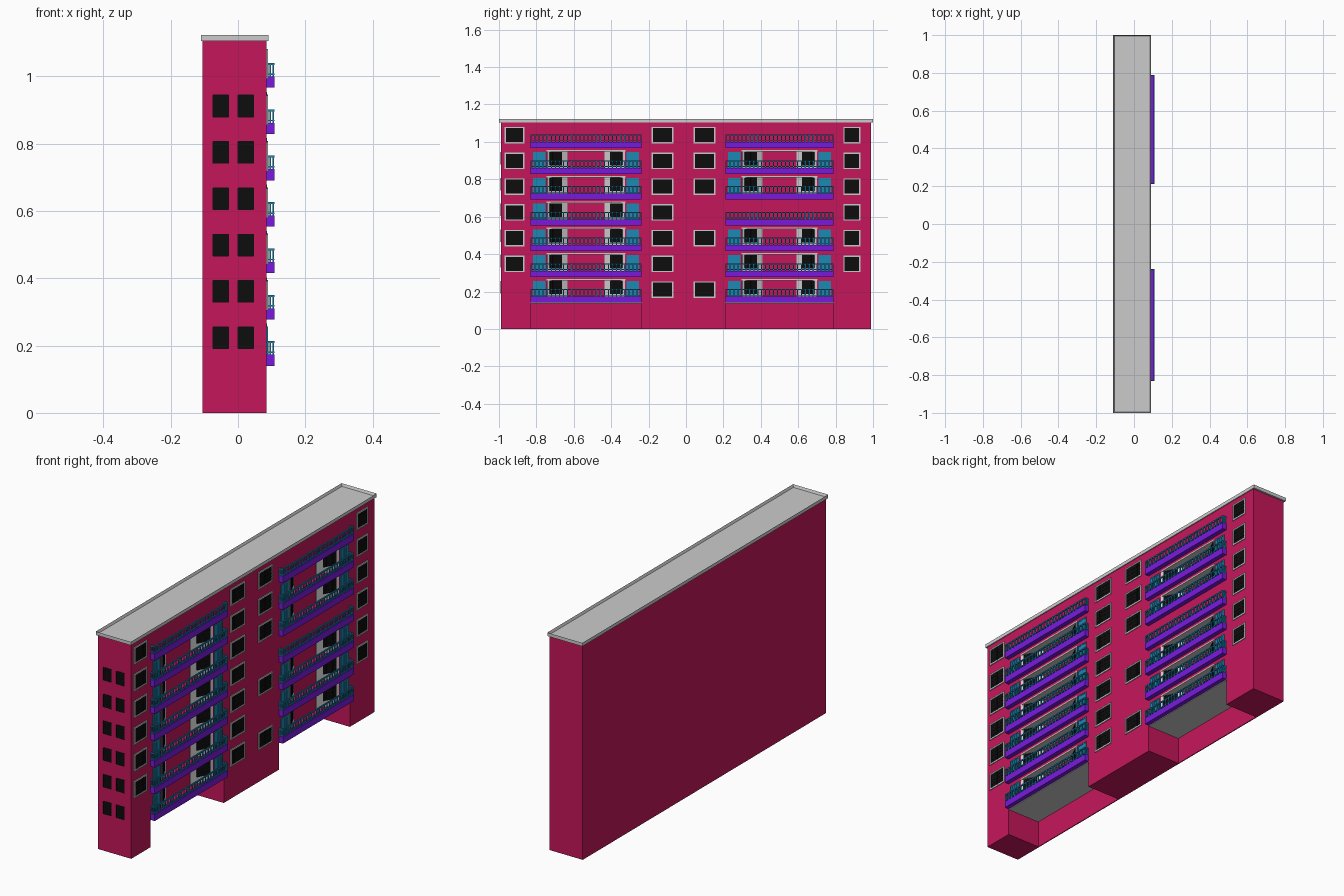
import bpy, bmesh, math
from mathutils import Matrix, Vector

if "Cube" in bpy.data.objects:
    bpy.data.objects.remove(bpy.data.objects["Cube"])

FRONT = 0.085                      # facade plane
STEP = 0.1377                      # storey height
LEVELS = [0.14 + i * STEP for i in range(7)]
BAYS = [(-0.832, -0.237), (0.211, 0.789)]


def mat(name, rgb):
    m = bpy.data.materials.new(name)
    m.diffuse_color = (*rgb, 1)
    m.use_nodes = True
    m.node_tree.nodes["Principled BSDF"].inputs["Base Color"].default_value = m.diffuse_color
    return m


PINK = mat("pink_wall", (0.56, 0.008, 0.105))
PURPLE = mat("purple", (0.19, 0.01, 0.72))
TEAL = mat("teal", (0.012, 0.25, 0.45))
BLACK = mat("black_glass", (0.004, 0.004, 0.004))


def box(bm, lo, hi, m=None):
    c = [(a + b) / 2 for a, b in zip(lo, hi)]
    s = [b - a for a, b in zip(lo, hi)]
    t = Matrix.Translation(c) @ Matrix.Diagonal((*s, 1))
    bmesh.ops.create_cube(bm, size=1, matrix=(m @ t) if m else t)


def prism(bm, pts, z0, z1):
    f = bm.faces.new([bm.verts.new((x, y, z0)) for x, y in pts])
    r = bmesh.ops.extrude_face_region(bm, geom=[f])
    vs = [v for v in r["geom"] if isinstance(v, bmesh.types.BMVert)]
    bmesh.ops.translate(bm, verts=vs, vec=(0, 0, z1 - z0))


def finish(bm, name, material=None):
    bmesh.ops.recalc_face_normals(bm, faces=bm.faces)
    me = bpy.data.meshes.new(name)
    bm.to_mesh(me)
    bm.free()
    ob = bpy.data.objects.new(name, me)
    if material:
        me.materials.append(material)
    bpy.context.collection.objects.link(ob)
    return ob


def pane(bm, w, h, m, cols=4, rows=4):
    # window in a local frame: x = outward, y = width, z = height, origin at centre
    box(bm, (-0.002, -w / 2, -h / 2), (0.001, w / 2, h / 2), m)
    for i in range(cols + 1):
        y = -w / 2 + w * i / cols
        box(bm, (0, y - 0.001, -h / 2), (0.002, y + 0.001, h / 2), m)
    for i in range(rows + 1):
        z = -h / 2 + h * i / rows
        box(bm, (0, -w / 2, z - 0.001), (0.002, w / 2, z + 0.001), m)


def surround(bm, w, h, m, t=0.007, d=0.004):
    for s in (-1, 1):
        y, z = s * (w - t) / 2, s * (h - t) / 2
        box(bm, (-0.002, y - t / 2, -h / 2), (d, y + t / 2, h / 2), m)
        box(bm, (-0.002, -w / 2 + t, z - t / 2), (d, w / 2 - t, z + t / 2), m)


def loggia_plan(y0, y1):
    # opening corners and back corners of the slanted recess
    return y0 + 0.087, y0 + 0.2, y1 - 0.2, y1 - 0.087


# main block with open ground-floor bays and slanted recesses
bm = bmesh.new()
box(bm, (-0.105, -0.99, 0), (FRONT, 0.99, 1.107))
body = finish(bm, "building_body", PINK)
bm = bmesh.new()
DEPTH = 0.055
for b, (y0, y1) in enumerate(BAYS):
    box(bm, (-0.1, y0, -0.1), (0.2, y1, 0.14))
    a, p, q, e = loggia_plan(y0, y1)
    for i, z in enumerate(LEVELS[:6]):
        if (b, i) == (1, 3):
            continue
        prism(bm, [(0.1, a), (FRONT, a), (FRONT - DEPTH, p), (FRONT - DEPTH, q),
                   (FRONT, e), (0.1, e)], z + 0.012, z + 0.127)
cutter = finish(bm, "recess_cutter", PINK)
cutter.hide_render = True
mod = body.modifiers.new("recesses", "BOOLEAN")
mod.operation, mod.solver, mod.object = "DIFFERENCE", "EXACT", cutter
dg = bpy.context.evaluated_depsgraph_get()
cut_mesh = bpy.data.meshes.new_from_object(body.evaluated_get(dg))
body.modifiers.clear()
body.data = cut_mesh
bpy.data.objects.remove(cutter)

# roof slab with a raised rim
bm = bmesh.new()
box(bm, (-0.11, -1, 1.104), (0.09, 1, 1.122))
bm.faces.ensure_lookup_table()
top = max(bm.faces, key=lambda f: f.calc_center_median().z)
bmesh.ops.inset_region(bm, faces=[top], thickness=0.008)
bmesh.ops.translate(bm, verts=top.verts, vec=(0, 0, -0.013))
finish(bm, "roof")

# facade windows: (centre y, width, storeys)
glass, frames = bmesh.new(), bmesh.new()
COLUMNS = [(-0.917, 0.106, range(1, 7)), (-0.126, 0.117, range(7)),
           (0.099, 0.117, (0, 2, 4, 5, 6)), (0.887, 0.092, range(1, 7))]
for y, w, storeys in COLUMNS:
    for i in storeys:
        m = Matrix.Translation((FRONT, y, 0.21 + STEP * i))
        pane(glass, w - 0.01, 0.078, m)
        surround(frames, w, 0.088, m)
finish(glass, "facade_window_panes", BLACK)
finish(frames, "facade_window_frames")

# end wall windows
bm = bmesh.new()
for x in (-0.051, 0.023):
    for i in range(6):
        m = Matrix.Translation((x, -0.99, 0.223 + STEP * i)) @ Matrix.Rotation(-math.pi / 2, 4, "Z")
        pane(bm, 0.046, 0.065, m)
finish(bm, "end_window_panes", BLACK)

# recess windows, doors, ceilings
glass, panels, doors, ceil = (bmesh.new() for _ in range(4))
for b, (y0, y1) in enumerate(BAYS):
    a, p, q, e = loggia_plan(y0, y1)
    for i, z in enumerate(LEVELS[:6]):
        if (b, i) == (1, 3):
            continue
        for ya, yb, s in ((a, p, 1), (e, q, -1)):
            length = math.hypot(yb - ya, DEPTH)
            ang = s * math.atan2(DEPTH, abs(yb - ya))
            m = Matrix.Translation((FRONT - DEPTH / 2, (ya + yb) / 2, z + 0.07)) @ Matrix.Rotation(ang, 4, "Z")
            box(panels, (-0.001, -length / 2 + 0.003, -0.057), (0.002, length / 2 - 0.002, 0.055), m)
            m2 = m @ Matrix.Translation((0.002, -s * 0.01, 0.012))
            pane(glass, 0.07, 0.07, m2)
        prism(ceil, [(FRONT, a), (FRONT - DEPTH, p), (FRONT - DEPTH, q), (FRONT, e)],
              z + 0.12, z + 0.127)
        # two-leaf balcony doors beside the recess
        for yc in (y0 + 0.047, y1 - 0.047):
            m = Matrix.Translation((FRONT, yc, z + 0.075))
            surround(doors, 0.066, 0.084, m, 0.006, 0.004)
            box(doors, (-0.001, -0.03, -0.04), (0.002, 0.03, 0.04), m)
            for k in (-0.015, 0, 0.015):
                box(doors, (0, k - 0.002, -0.04), (0.004, k + 0.002, 0.04), m)
finish(glass, "recess_window_panes", BLACK)
finish(panels, "recess_wall_panels")
finish(ceil, "recess_ceilings")
finish(doors, "balcony_doors", TEAL)

# grey undersides over the open ground-floor bays
bm = bmesh.new()
for y0, y1 in BAYS:
    box(bm, (-0.1, y0, 0.137), (FRONT, y1, 0.141))
finish(bm, "ground_bay_ceilings")

# balconies: purple slabs with teal railings
slabs, rails = bmesh.new(), bmesh.new()
X1 = 0.108
for y0, y1 in BAYS:
    for z in LEVELS:
        box(slabs, (FRONT, y0, z), (X1, y1, z + 0.033))
        lo, hi = z + 0.033, z + 0.073
        for r0, r1 in ((lo + 0.005, lo + 0.009), (hi - 0.006, hi)):
            box(rails, (X1 - 0.006, y0, r0), (X1, y1, r1))
            for y in (y0, y1 - 0.006):
                box(rails, (FRONT, y, r0), (X1 - 0.006, y + 0.006, r1))
        n = 27
        for k in range(n + 1):
            y = y0 + 0.003 + (y1 - y0 - 0.006) * k / n
            box(rails, (X1 - 0.005, y - 0.003, lo), (X1 - 0.001, y + 0.003, hi - 0.003))
        for y in (y0 + 0.003, y1 - 0.003):
            for x in (0.088, 0.096):
                box(rails, (x - 0.002, y - 0.002, lo), (x + 0.002, y + 0.002, hi - 0.003))
finish(slabs, "balcony_slabs", PURPLE)
finish(rails, "balcony_railings", TEAL)
